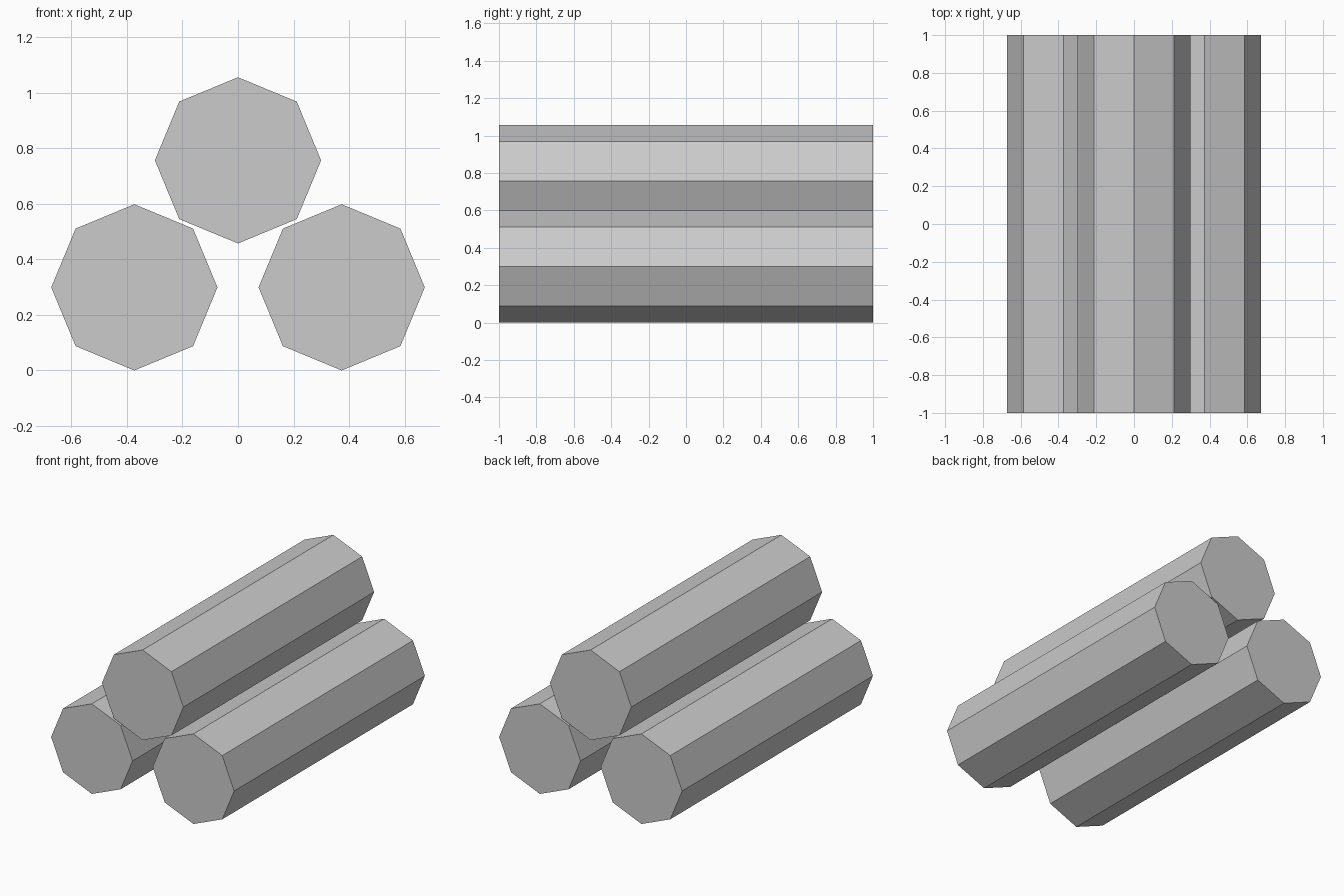
import bpy
from math import pi

if "Cube" in bpy.data.objects:
    bpy.data.objects.remove(bpy.data.objects["Cube"])

RADIUS = 0.299
LENGTH = 2.0


def log(name, x, z):
    # eight-sided prism lying along y, with a corner pointing straight up
    bpy.ops.mesh.primitive_cylinder_add(
        vertices=8, radius=RADIUS, depth=LENGTH, end_fill_type='NGON',
        location=(x, 0, z), rotation=(pi / 2, 0, 0))
    bpy.context.object.name = name
    bpy.ops.object.transform_apply(location=False, rotation=True, scale=False)


# two logs on the ground, one resting in the gap above
for side, sign in (("left", -1), ("right", 1)):
    log(f"bottom_log_{side}", sign * 0.373, RADIUS)
log("top_log", 0, 0.756)
